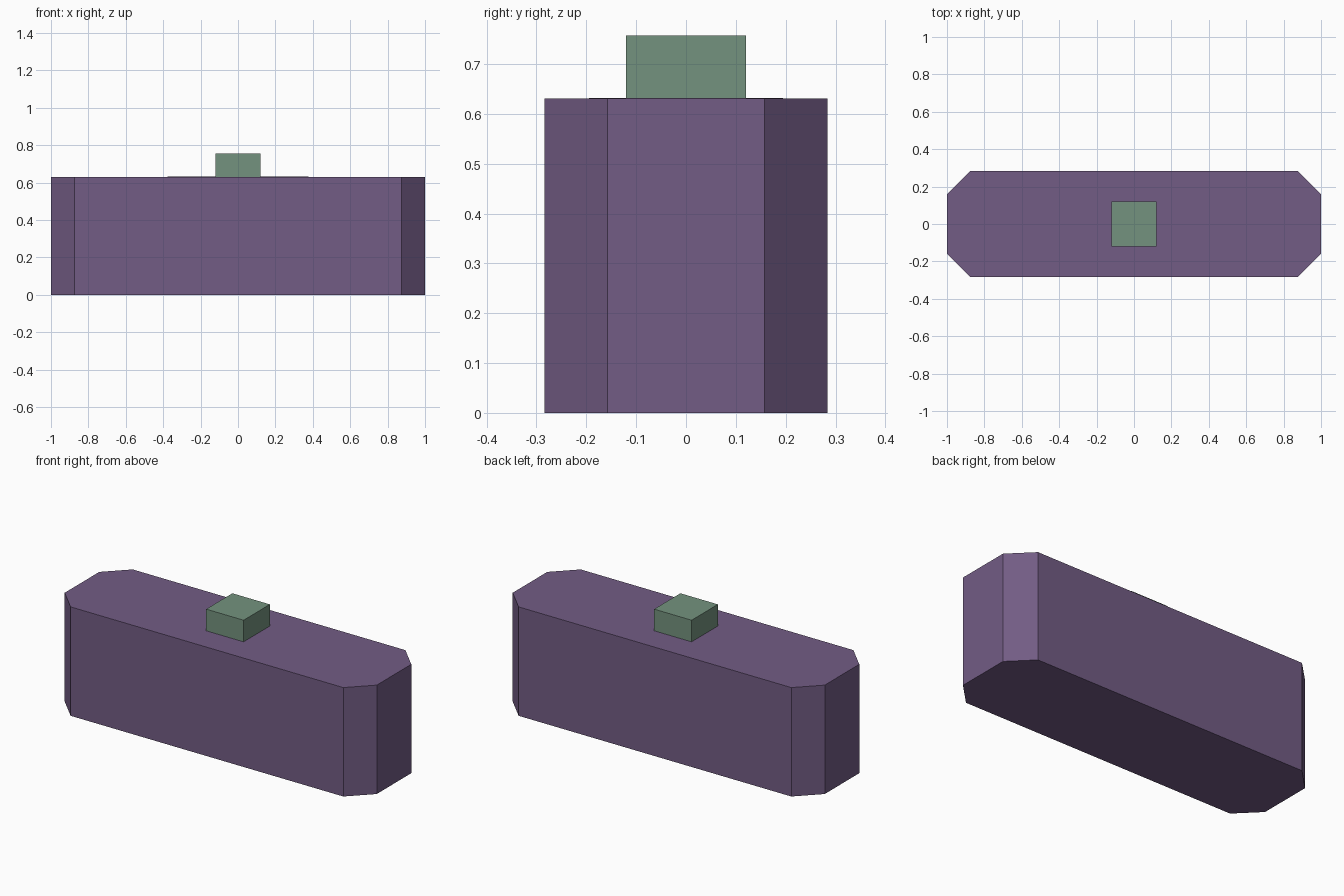
import bpy, bmesh

if "Cube" in bpy.data.objects:
    bpy.data.objects.remove(bpy.data.objects["Cube"])


def material(name, color):
    m = bpy.data.materials.new(name)
    m.diffuse_color = (*color, 1)
    m.use_nodes = True
    m.node_tree.nodes["Principled BSDF"].inputs["Base Color"].default_value = m.diffuse_color
    return m


def finish(name, bm, mat):
    bmesh.ops.recalc_face_normals(bm, faces=bm.faces)
    mesh = bpy.data.meshes.new(name)
    bm.to_mesh(mesh)
    bm.free()
    mesh.materials.append(mat)
    obj = bpy.data.objects.new(name, mesh)
    bpy.context.collection.objects.link(obj)
    return obj


def prism(hx, hy, z0, z1, chamfer=0.0, crown=0.0):
    """Upright rectangular prism with optional cut corners and crowned top."""
    bm = bmesh.new()
    c = chamfer
    if c:
        pts = [(hx, -hy + c), (hx, hy - c), (hx - c, hy), (-hx + c, hy),
               (-hx, hy - c), (-hx, -hy + c), (-hx + c, -hy), (hx - c, -hy)]
    else:
        pts = [(hx, -hy), (hx, hy), (-hx, hy), (-hx, -hy)]
    base = bm.faces.new([bm.verts.new((x, y, z0)) for x, y in pts])
    ext = bmesh.ops.extrude_face_region(bm, geom=[base], use_keep_orig=True)["geom"]
    for v in ext:
        if isinstance(v, bmesh.types.BMVert):
            v.co.z = z1
    if crown:
        top = [f for f in ext if isinstance(f, bmesh.types.BMFace)]
        for v in bmesh.ops.poke(bm, faces=top)["verts"]:
            v.co.z += crown
    return bm


purple = material("purple", (0.17, 0.107, 0.233))
green = material("green", (0.174, 0.288, 0.209))

# Long body with cut corners and a barely raised top
finish("body", prism(1.0, 0.284, 0, 0.631, 0.126, 0.001), purple)

# Small block on top
finish("top_block", prism(0.12, 0.12, 0.63, 0.757), green)
